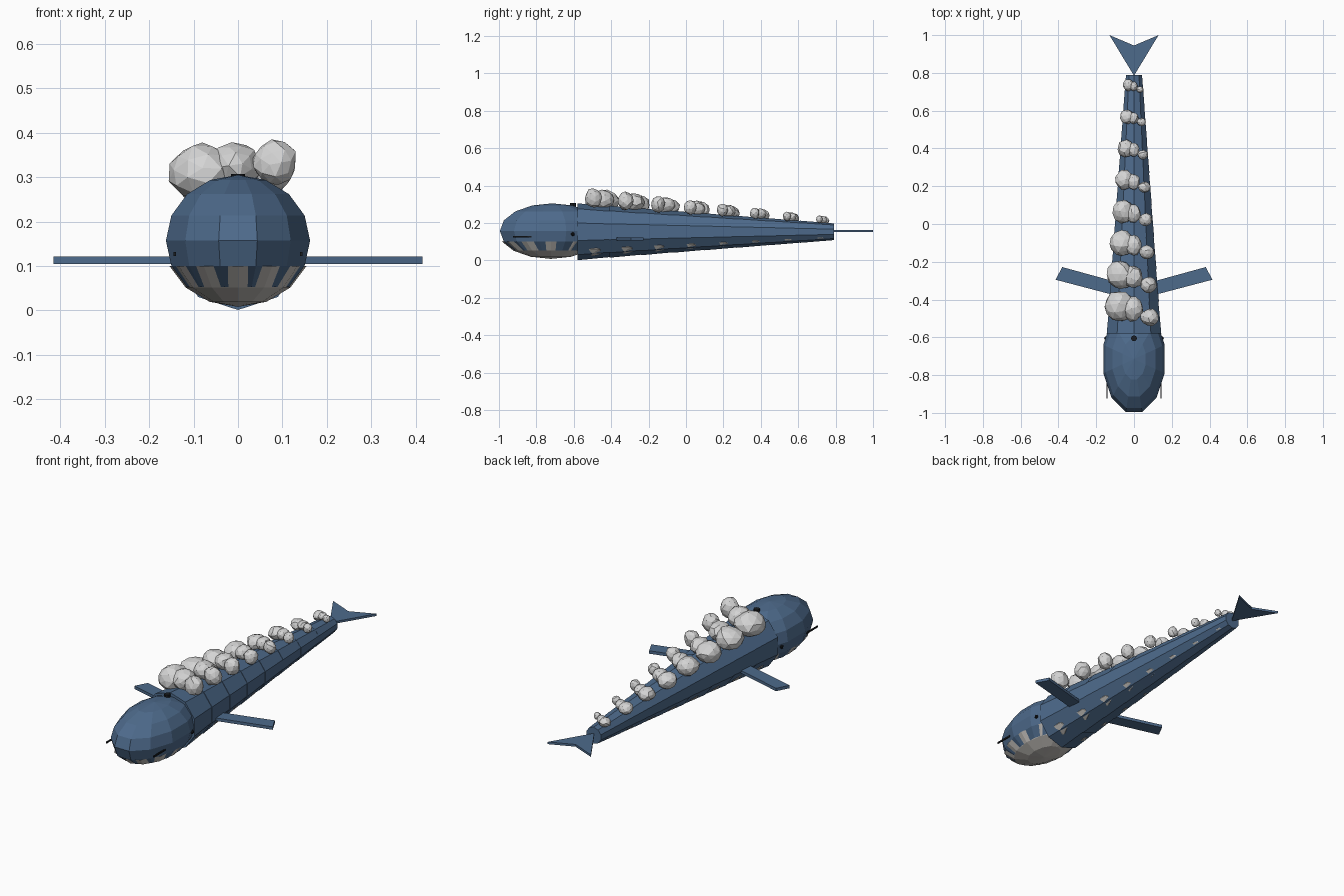
import bpy, bmesh, math, random
from mathutils import Matrix, Vector

random.seed(4)
cube = bpy.data.objects.get("Cube")
if cube:
    bpy.data.objects.remove(cube, do_unlink=True)


def material(name, color):
    m = bpy.data.materials.new(name)
    m.use_nodes = True
    m.diffuse_color = (*color, 1)
    m.node_tree.nodes["Principled BSDF"].inputs["Base Color"].default_value = (*color, 1)
    return m


BLUE = material("slate blue", (0.075, 0.145, 0.26))
CLOUD = material("cloud white", (0.66, 0.66, 0.66))
BELLY = material("belly grey", (0.56, 0.54, 0.51))
BLACK = material("black", (0.01, 0.012, 0.015))


def finish(bm, name, mat):
    bmesh.ops.recalc_face_normals(bm, faces=bm.faces)
    mesh = bpy.data.meshes.new(name)
    bm.to_mesh(mesh)
    bm.free()
    mesh.materials.append(mat)
    obj = bpy.data.objects.new(name, mesh)
    bpy.context.collection.objects.link(obj)
    return obj


def place(loc, scale, rot=0, axis='Z'):
    return (Matrix.Translation(loc) @ Matrix.Rotation(rot, 4, axis)
            @ Matrix.Diagonal((*scale, 1)))


def blob(name, mat, loc, scale, detail=2, jitter=0):
    bm = bmesh.new()
    bmesh.ops.create_icosphere(bm, subdivisions=detail, radius=1)
    spin = Matrix.Rotation(random.uniform(0, 6), 4, 'X') if jitter else Matrix()
    for v in bm.verts:
        v.co *= 1 + random.uniform(-jitter, jitter)
    bm.transform(place(loc, scale) @ spin)
    return finish(bm, name, mat)


def flat_shape(name, points, z, thickness):
    bm = bmesh.new()
    face = bm.faces.new([bm.verts.new((x, y, z - thickness / 2)) for x, y in points])
    top = bmesh.ops.extrude_face_region(bm, geom=[face])["geom"]
    bmesh.ops.translate(bm, vec=(0, 0, thickness),
                        verts=[g for g in top if isinstance(g, bmesh.types.BMVert)])
    return finish(bm, name, BLUE)


def head_part(name, mat, loc, scale, turn, keep):
    # Faceted ellipsoid with unwanted rows removed
    bm = bmesh.new()
    bmesh.ops.create_uvsphere(bm, u_segments=12, v_segments=8, radius=1)
    bmesh.ops.rotate(bm, matrix=Matrix.Rotation(turn, 3, 'Z'), verts=bm.verts)
    gone = [f for f in bm.faces if not keep(f.calc_center_median().z)]
    bmesh.ops.delete(bm, geom=gone, context='FACES')
    bm.transform(place(loc, scale))
    return finish(bm, name, mat)


# Head: blue crown over a half-step turned grey jaw, giving a jagged lip
MID = 0.157
head_part("head", BLUE, (0, -0.715, MID), (0.168, 0.29, 0.148),
          math.radians(15), lambda z: z > -0.7)
head_part("jaw", BELLY, (0, -0.722, MID), (0.167, 0.283, 0.149),
          0, lambda z: z < -0.3)

# Tapered body made of overlapping ten-sided segments
START, STEP, COUNT = -0.575, 0.17, 8


def radius(y):
    return 0.152 - 0.106 * (y - START) / (STEP * COUNT)


for i in range(COUNT):
    y0 = START + i * STEP
    y1 = y0 + STEP
    bm = bmesh.new()
    bmesh.ops.create_cone(bm, cap_ends=True, segments=10, radius1=radius(y0),
                          radius2=radius(y1) * 0.97, depth=STEP + 0.01)
    bmesh.ops.rotate(bm, matrix=Matrix.Rotation(-math.pi / 2, 3, 'X'), verts=bm.verts)
    bmesh.ops.translate(bm, vec=(0, (y0 + y1) / 2, MID - 0.004), verts=bm.verts)
    finish(bm, f"body_segment_{i + 1}", BLUE)

    # Belly patches showing on both lower sides
    yc = y0 + STEP * 0.45
    r = radius(yc)
    for side, label in ((1, "left"), (-1, "right")):
        bm = bmesh.new()
        bmesh.ops.create_icosphere(bm, subdivisions=1, radius=1)
        a = math.radians(36)
        bm.transform(place((side * r * 0.91 * math.sin(a), yc, MID - r * 0.91 * math.cos(a)),
                           (r * 0.27, 0.062, r * 0.1), -side * a, 'Y'))
        finish(bm, f"belly_patch_{label}_{i + 1}", BELLY)

    # Cloud cluster on the back: large, middle and small puffs
    s = 1 - 0.62 * i / (COUNT - 1)
    cy = -0.445 + 0.168 * i
    top = MID + radius(cy)
    puffs = (("large", -0.08, 0.01, 0.012, (0.078, 0.082, 0.064)),
             ("middle", -0.005, -0.005, 0.028, (0.056, 0.066, 0.052)),
             ("small", 0.084, -0.05, 0.034, (0.05, 0.046, 0.054)))
    for label, dx, dy, dz, size in puffs:
        blob(f"cloud_{label}_{i + 1}", CLOUD, (dx * s, cy + dy * s, top + dz * s),
             [c * s for c in size], 2, 0.07)

# Side fins, whiskers and eyes
for side, label in ((1, "left"), (-1, "right")):
    fin = [(0.10, -0.305), (0.38, -0.228), (0.415, -0.295), (0.10, -0.378)]
    flat_shape(f"fin_{label}", [(side * x, y) for x, y in fin], 0.113, 0.016)
    blob(f"eye_{label}", BLACK, (side * 0.15, -0.605, 0.14), (0.009, 0.011, 0.011), 1)
    bm = bmesh.new()
    bmesh.ops.create_cube(bm, size=1)
    bm.transform(place((side * 0.142, -0.875, 0.127), (0.006, 0.1, 0.008)))
    finish(bm, f"mouth_line_{label}", BLACK)

# Blowhole
bm = bmesh.new()
bmesh.ops.create_cone(bm, cap_ends=True, segments=8, radius1=0.016, radius2=0.016, depth=0.03)
bmesh.ops.translate(bm, vec=(0, -0.605, 0.292), verts=bm.verts)
finish(bm, "blowhole", BLACK)

# Flat forked tail
flat_shape("tail", [(0, 0.785), (0.13, 1.0), (0, 0.945), (-0.13, 1.0)], MID, 0.012)
